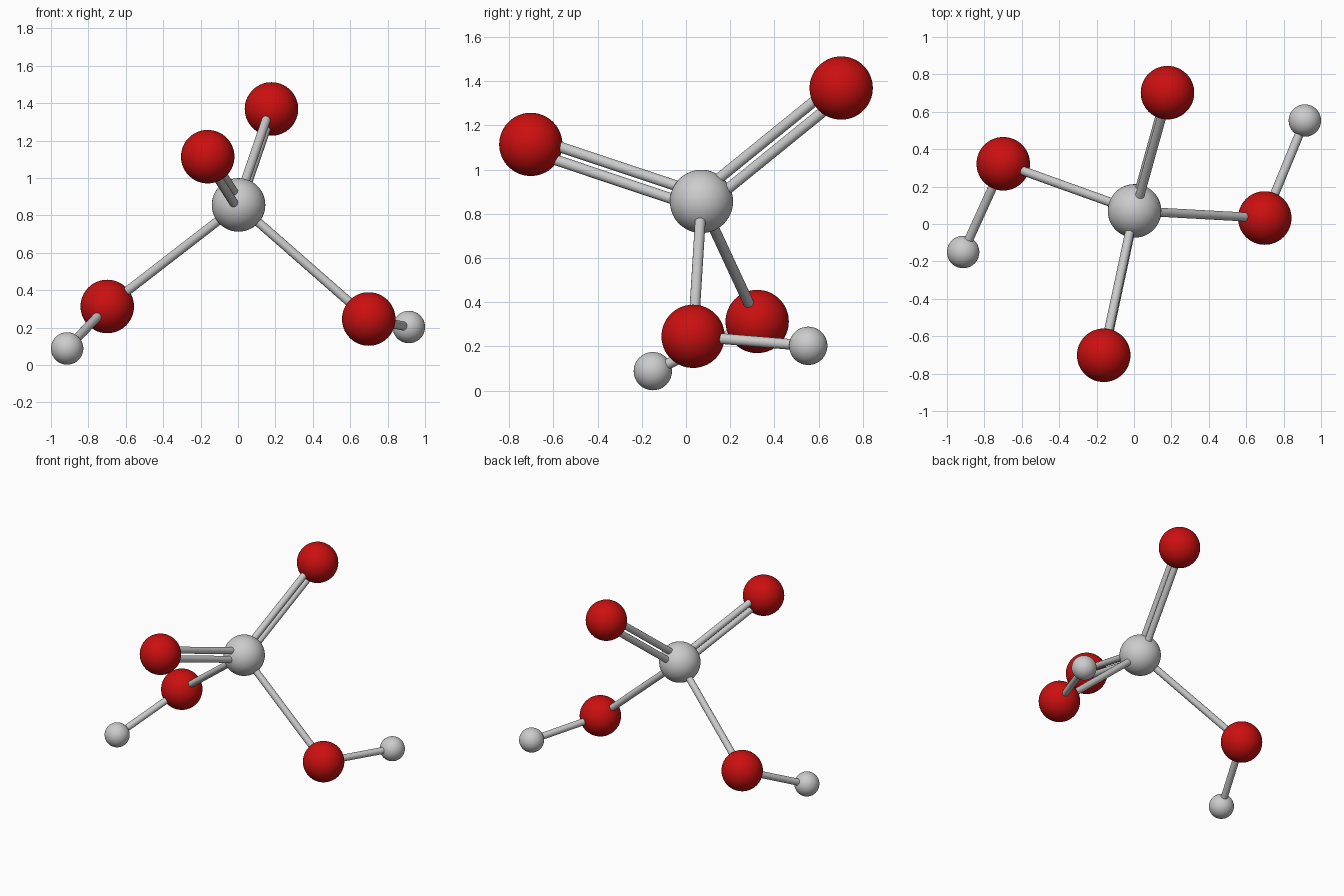
import bpy
from mathutils import Vector

if "Cube" in bpy.data.objects:
    bpy.data.objects.remove(bpy.data.objects["Cube"])

red = bpy.data.materials.new("red")
red.diffuse_color = (0.6, 0.005, 0.005, 1)
red.use_nodes = True
red.node_tree.nodes["Principled BSDF"].inputs["Base Color"].default_value = red.diffuse_color

# Atom name: position, radius, material
R_BIG, R_SMALL, R_BOND, GAP = 0.143, 0.0865, 0.024, 0.031
atoms = {
    "centre": ((0.003, 0.070, 0.856), R_BIG, None),
    "upper_back": ((0.179, 0.702, 1.369), R_BIG, red),
    "upper_front": ((-0.162, -0.702, 1.114), R_BIG, red),
    "lower_left": ((-0.699, 0.322, 0.313), R_BIG, red),
    "lower_right": ((0.699, 0.032, 0.246), R_BIG, red),
    "tip_left": ((-0.9135, -0.150, 0.0885), R_SMALL, None),
    "tip_right": ((0.9135, 0.553, 0.203), R_SMALL, None),
}
pos = {name: Vector(a[0]) for name, a in atoms.items()}


def smooth(name):
    ob = bpy.context.object
    ob.name = name
    bpy.ops.object.shade_smooth_by_angle()
    return ob


def rod(name, a, b):
    d = b - a
    bpy.ops.mesh.primitive_cylinder_add(vertices=24, radius=R_BOND, depth=d.length,
                                        location=(a + b) / 2,
                                        rotation=d.to_track_quat('Z', 'Y').to_euler())
    smooth(name)


# Atom balls
for name, (p, r, mat) in atoms.items():
    bpy.ops.mesh.primitive_uv_sphere_add(segments=64, ring_count=32, radius=r, location=p)
    ob = smooth(name + "_atom")
    if mat:
        ob.data.materials.append(mat)

# Single bonds
for a, b in (("centre", "lower_left"), ("centre", "lower_right"),
             ("lower_left", "tip_left"), ("lower_right", "tip_right")):
    rod(f"{b}_bond", pos[a], pos[b])

# Double bonds: two parallel rods side by side
for end in ("upper_back", "upper_front"):
    a, b = pos["centre"], pos[end]
    off = (b - a).cross(Vector((1, 0, 0))).normalized() * GAP
    for i, s in enumerate((-1, 1)):
        rod(f"{end}_bond_{i + 1}", a + off * s, b + off * s)
